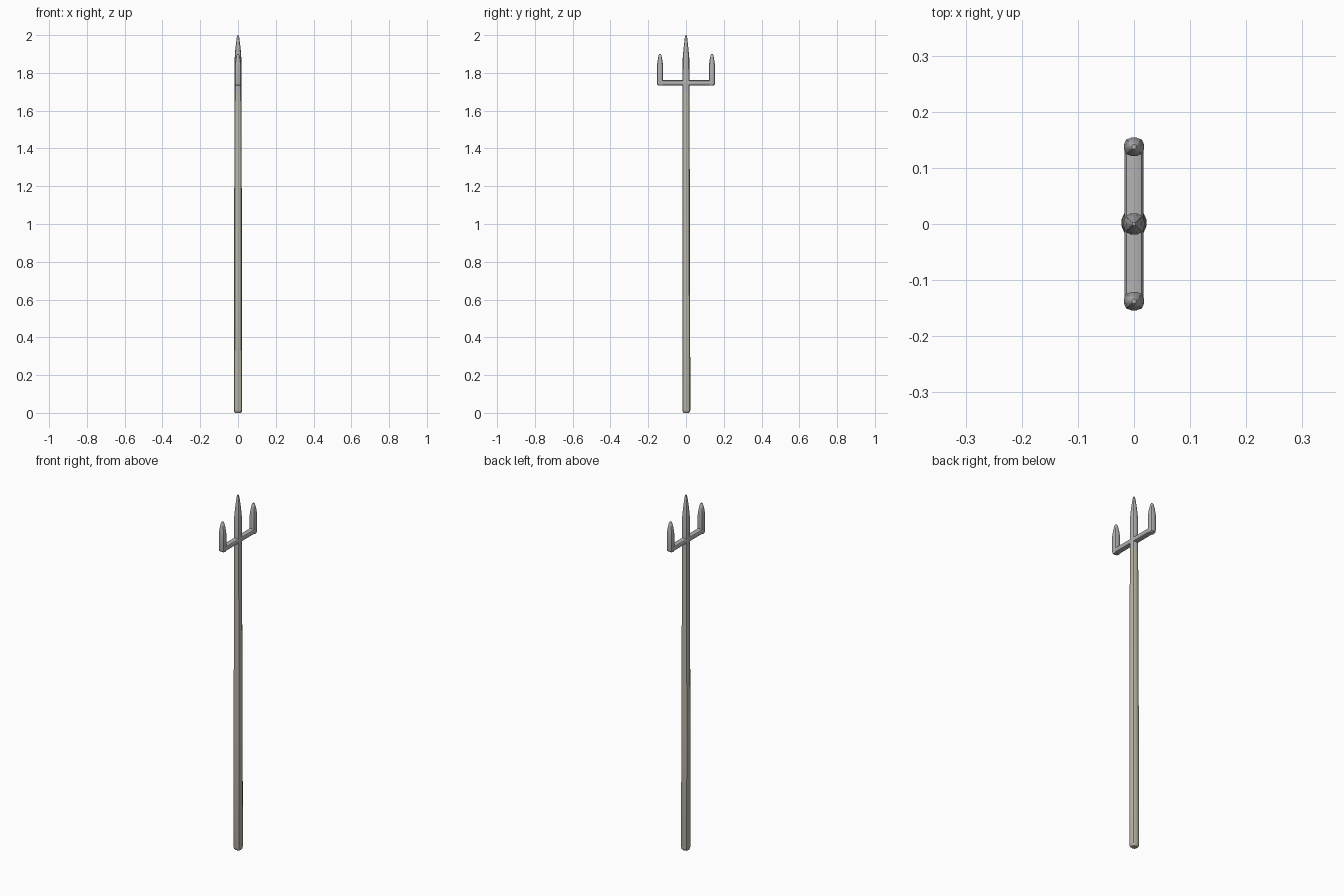
import bpy, bmesh, math
from mathutils import Matrix

if "Cube" in bpy.data.objects:
    bpy.data.objects.remove(bpy.data.objects["Cube"])

SIDES = 12


def material(name, color):
    m = bpy.data.materials.new(name)
    m.diffuse_color = color
    m.use_nodes = True
    m.node_tree.nodes["Principled BSDF"].inputs["Base Color"].default_value = m.diffuse_color
    return m


def loft(name, rings, mat, turn=None):
    """Skin rounded-square rings given as (height, x radius, y radius, y centre)."""
    bm = bmesh.new()
    loops = []
    for z, rx, ry, cy in rings:
        loop = []
        for i in range(SIDES):
            a = 2 * math.pi * (i + 0.5) / SIDES
            c, s = math.cos(a), math.sin(a)
            k = (abs(c) ** 2.8 + abs(s) ** 2.8) ** (-1 / 2.8)
            loop.append(bm.verts.new((rx * c * k, cy + ry * s * k, z)))
        loops.append(loop)
    for a, b in zip(loops, loops[1:]):
        for i in range(SIDES):
            j = (i + 1) % SIDES
            bm.faces.new((a[i], a[j], b[j], b[i]))
    bm.faces.new(loops[0][::-1])
    bm.faces.new(loops[-1])
    if turn:
        bm.transform(turn)
    bmesh.ops.recalc_face_normals(bm, faces=bm.faces)
    me = bpy.data.meshes.new(name)
    bm.to_mesh(me)
    bm.free()
    ob = bpy.data.objects.new(name, me)
    bpy.context.collection.objects.link(ob)
    me.materials.append(mat)
    bpy.ops.object.select_all(action='DESELECT')
    ob.select_set(True)
    bpy.context.view_layer.objects.active = ob
    bpy.ops.object.shade_smooth_by_angle(angle=math.radians(40))
    return ob


wood = material("wood", (0.50, 0.47, 0.39, 1))
metal = material("metal", (0.45, 0.45, 0.46, 1))

# Shaft, tapering slightly upward, with a rounded butt
loft("shaft", [(0, .015, .014, .002), (.005, .020, .019, .002),
               (.016, .0225, .0215, .002), (.7, .0215, .0205, .001),
               (1.70, .0185, .0190, 0)], wood)

# Centre prong, continuing the shaft
loft("centre_prong", [(1.70, .0185, .0190, 0), (1.87, .0185, .0185, 0),
                      (1.93, .0140, .0130, 0), (1.985, .0070, .0065, 0),
                      (2.0, .0030, .0030, 0)], metal)

# Crossbar, lofted upright then laid along y
loft("crossbar", [(-.14, .0175, .0145, 0), (.14, .0175, .0145, 0)], metal,
     Matrix.Translation((0, 0, 1.747)) @ Matrix.Rotation(math.radians(-90), 4, 'X'))

# Side prongs, mirrored across the shaft
prong = loft("side_prong", [(1.732, .0140, .0110, .134), (1.736, .0170, .0150, .137),
                            (1.745, .0180, .0165, .1375), (1.835, .0180, .0165, .1375),
                            (1.865, .0145, .0130, .1375), (1.893, .0080, .0075, .1375),
                            (1.90, .0040, .0040, .1375)], metal)
mirror = prong.modifiers.new("mirror", 'MIRROR')
mirror.use_axis = (False, True, False)
